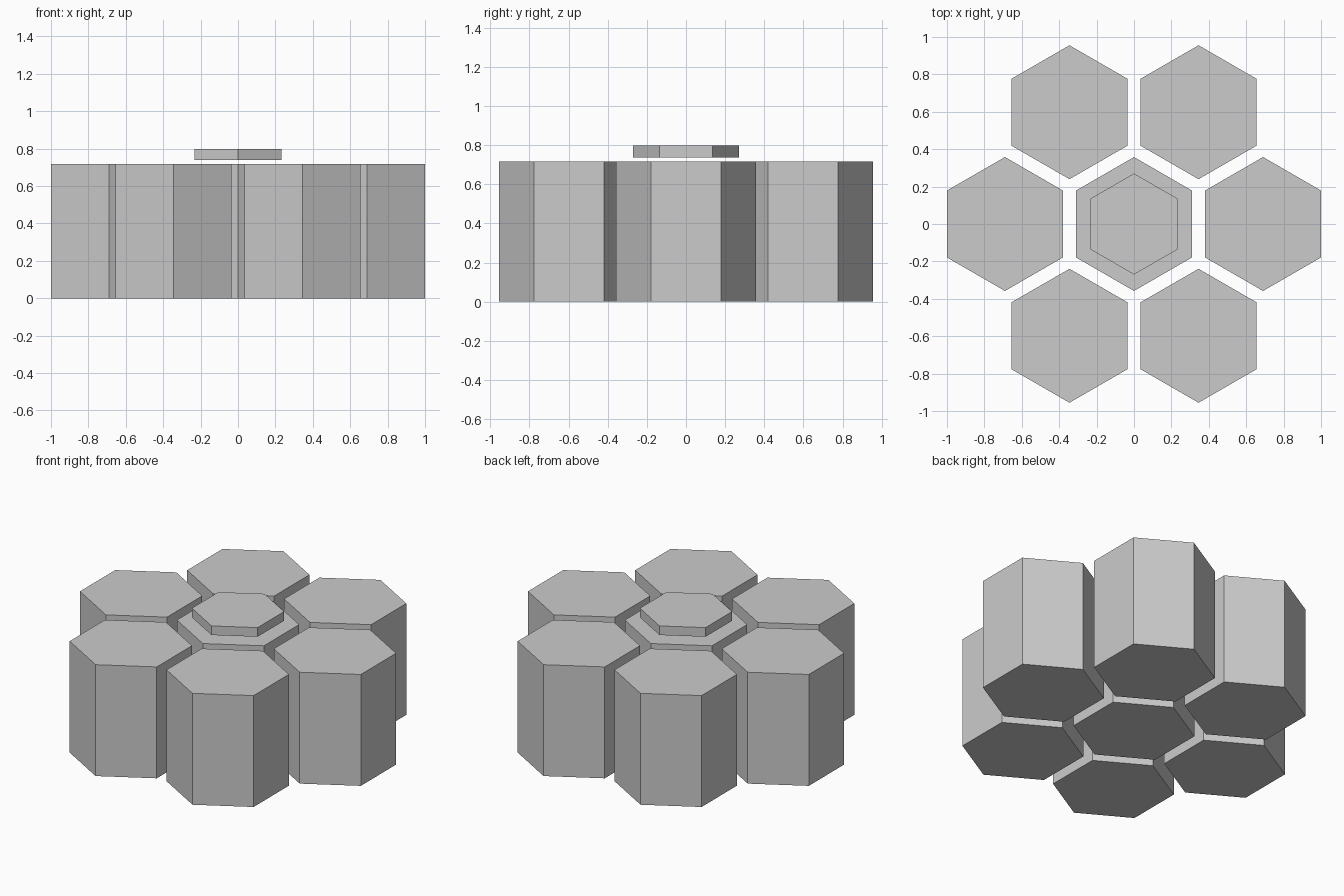
import bpy
from math import cos, sin, pi, sqrt

if "Cube" in bpy.data.objects:
    bpy.data.objects.remove(bpy.data.objects["Cube"])

APOTHEM = 0.31                     # half the flat-to-flat width of a column
RADIUS = APOTHEM * 2 / sqrt(3)
SPACING = 0.69                     # distance between column centres
HEIGHT = 0.717


def hex_prism(name, x, y, radius, z0, z1):
    """Upright hexagonal prism with corners pointing along y."""
    bpy.ops.mesh.primitive_cylinder_add(
        vertices=6, radius=radius, depth=z1 - z0,
        location=(x, y, (z0 + z1) / 2))
    obj = bpy.context.object
    obj.name = name
    return obj


# Centre column with the small raised cap hovering just above it
hex_prism("centre_column", 0, 0, RADIUS, 0, HEIGHT)
hex_prism("centre_cap", 0, 0, 0.27, 0.738, 0.797)

# Ring of six columns
for i in range(6):
    a = i * pi / 3
    hex_prism(f"outer_column_{i + 1}", SPACING * cos(a), SPACING * sin(a),
              RADIUS, 0, HEIGHT)
